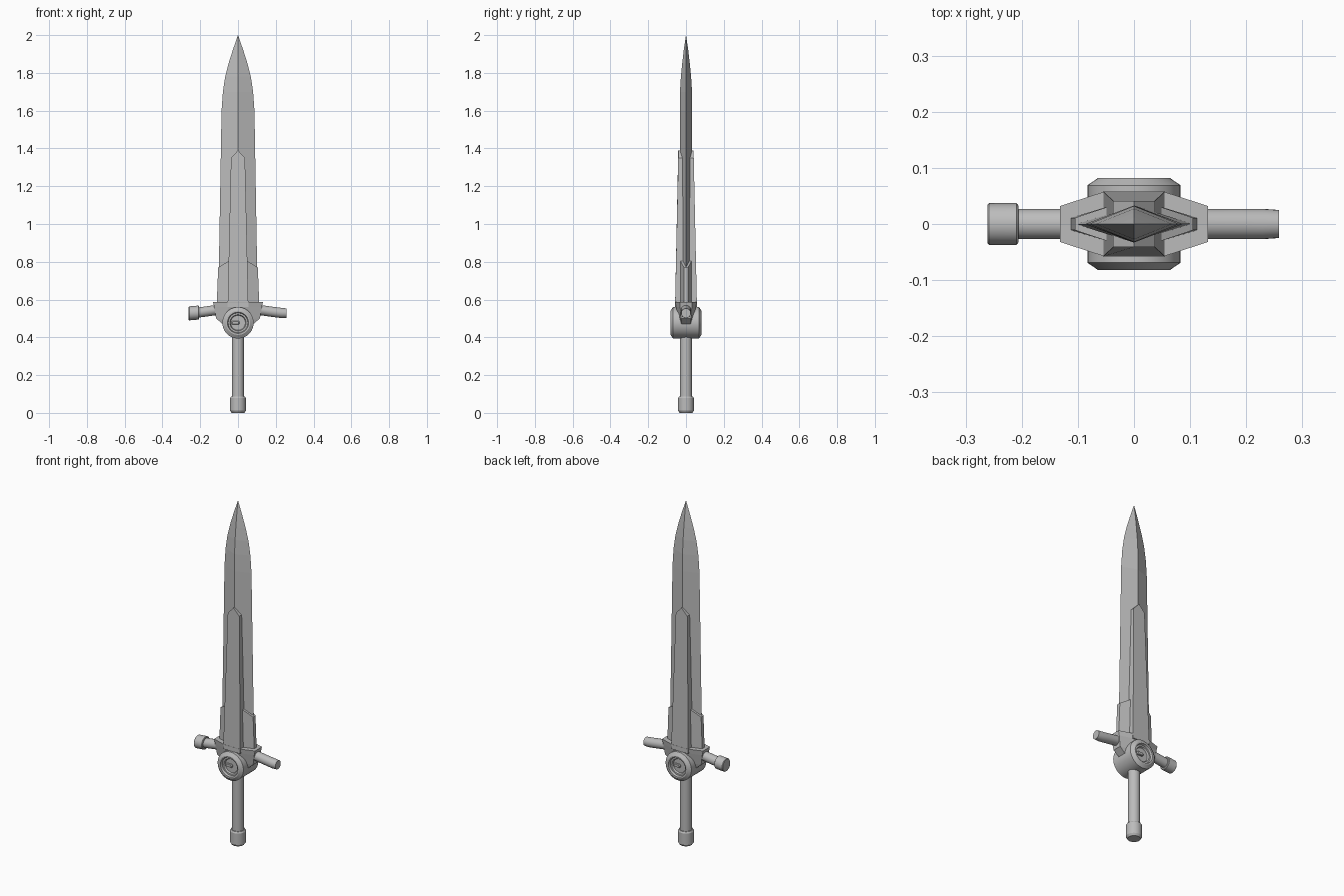
import bpy, bmesh, math
from mathutils import Matrix, Vector

cube = bpy.data.objects.get("Cube")
if cube:
    bpy.data.objects.remove(cube, do_unlink=True)

steel = bpy.data.materials.new("grey steel")
steel.use_nodes = True
GREY = (0.5, 0.5, 0.5, 1)
steel.diffuse_color = GREY
steel.node_tree.nodes["Principled BSDF"].inputs["Base Color"].default_value = GREY


def loft(name, rings, smooth=False):
    """Skin a stack of equal-length rings and cap both ends."""
    bm = bmesh.new()
    loops = [[bm.verts.new(p) for p in ring] for ring in rings]
    n = len(loops[0])
    for a, b in zip(loops, loops[1:]):
        for i in range(n):
            j = (i + 1) % n
            bm.faces.new((a[i], a[j], b[j], b[i]))
    bm.faces.new(loops[0][::-1])
    bm.faces.new(loops[-1])
    bmesh.ops.remove_doubles(bm, verts=bm.verts[:], dist=1e-5)
    bmesh.ops.recalc_face_normals(bm, faces=bm.faces[:])
    mesh = bpy.data.meshes.new(name)
    bm.to_mesh(mesh)
    bm.free()
    mesh.materials.append(steel)
    obj = bpy.data.objects.new(name, mesh)
    bpy.context.collection.objects.link(obj)
    if smooth:
        bpy.ops.object.select_all(action='DESELECT')
        obj.select_set(True)
        bpy.context.view_layer.objects.active = obj
        bpy.ops.object.shade_smooth_by_angle(angle=math.radians(30))
    return obj


def lathe(name, profile, matrix=Matrix(), sides=32):
    """Turn (radius, height) pairs around the local z axis."""
    angles = [math.tau * i / sides for i in range(sides)]
    return loft(name, [[matrix @ Vector((r * math.cos(a), r * math.sin(a), h))
                        for a in angles] for r, h in profile], True)


def hexagon(x_out, y_out, x_in, y_in, z):
    return [(x_out, -y_out, z), (x_out, y_out, z), (x_in, y_in, z), (-x_in, y_in, z),
            (-x_out, y_out, z), (-x_out, -y_out, z), (-x_in, -y_in, z), (x_in, -y_in, z)]


# Blade: diamond section tapering to a point
blade = [(0.55, 0.105, 0.033), (1.6, 0.087, 0.033), (1.7, 0.08, 0.032), (1.78, 0.068, 0.027),
         (1.85, 0.05, 0.02), (1.92, 0.028, 0.012), (2.0, 0.0003, 0.0003)]
loft("blade", [[(w, 0, z), (0, t, z), (-w, 0, z), (0, -t, z)] for z, w, t in blade])

# Raised central spine with a pointed top
spine_rings = []
for y_sign in (-1, 1):
    low, high = 0.058 * y_sign, 0.041 * y_sign
    spine_rings.append([(-0.055, low, 0.56), (0.055, low, 0.56), (0.037, high, 1.35),
                        (0, high, 1.39), (-0.037, high, 1.35)])
loft("blade_spine", spine_rings)

# Sleeves gripping the blade edges, with slanted tops
for side, label in ((1, "left"), (-1, "right")):
    def sleeve_ring(z_out, z_in, x_out):
        return [(side * x, y, z) for x, y, z in
                ((x_out, -0.011, z_out), (x_out, 0.011, z_out),
                 (0.04, 0.033, z_in), (0.04, -0.033, z_in))]
    loft(label + "_blade_sleeve", [sleeve_ring(0.56, 0.56, 0.113),
                                   sleeve_ring(0.77, 0.81, 0.105)])

# Guard block
loft("guard", [hexagon(0.075, 0.024, 0.04, 0.03, 0.465),
               hexagon(0.116, 0.027, 0.045, 0.038, 0.5),
               hexagon(0.126, 0.031, 0.05, 0.053, 0.56),
               hexagon(0.132, 0.032, 0.052, 0.058, 0.587)])

# Round hub with dished faces, turned around the y axis
hub_matrix = Matrix.Translation((0, 0, 0.477)) @ Matrix.Rotation(math.pi / 2, 4, 'X')
face = [(0.083, 0.06), (0.083, 0.069), (0.064, 0.082), (0.056, 0.082),
        (0.052, 0.07), (0.043, 0.07), (0.039, 0.06)]
lathe("hub", [(r, -h) for r, h in face[::-1]] + face, hub_matrix, 40)

# Small horizontal lozenge in each hub face
for sign, label in ((-1, "front"), (1, "back")):
    rings = []
    for depth, scale in ((0.055, 1), (0.066, 1), (0.07, 0.75)):
        ring = []
        for i in range(16):
            a = math.tau * i / 16
            ring.append((sign * 0.013 + scale * (0.012 * math.copysign(1, math.cos(a))
                                                + 0.01 * math.cos(a)),
                         sign * depth, 0.477 + scale * 0.01 * math.sin(a)))
        rings.append(ring)
    loft(label + "_hub_lozenge", rings, True)

# Grip and pommel
lathe("grip", [(0.032, 0.06), (0.032, 0.43)])
lathe("pommel", [(0.034, 0), (0.042, 0.012), (0.042, 0.078), (0.037, 0.086)])


# Drooping cross arms
def arm(name, stations):
    lathe_angles = [math.tau * i / 24 for i in range(24)]
    loft(name, [[(x, r * math.cos(a), z + r * math.sin(a)) for a in lathe_angles]
                for x, z, r in stations], True)


arm("left_arm", [(0.09, 0.548, 0.027), (0.14, 0.541, 0.027), (0.19, 0.534, 0.027),
                 (0.23, 0.529, 0.027), (0.258, 0.528, 0.025)])
arm("right_arm", [(-0.09, 0.548, 0.027), (-0.14, 0.541, 0.027), (-0.19, 0.534, 0.027),
                  (-0.23, 0.529, 0.027)])
arm("right_arm_cap", [(-0.206, 0.531, 0.033), (-0.209, 0.531, 0.037),
                      (-0.258, 0.527, 0.037), (-0.261, 0.527, 0.034)])
